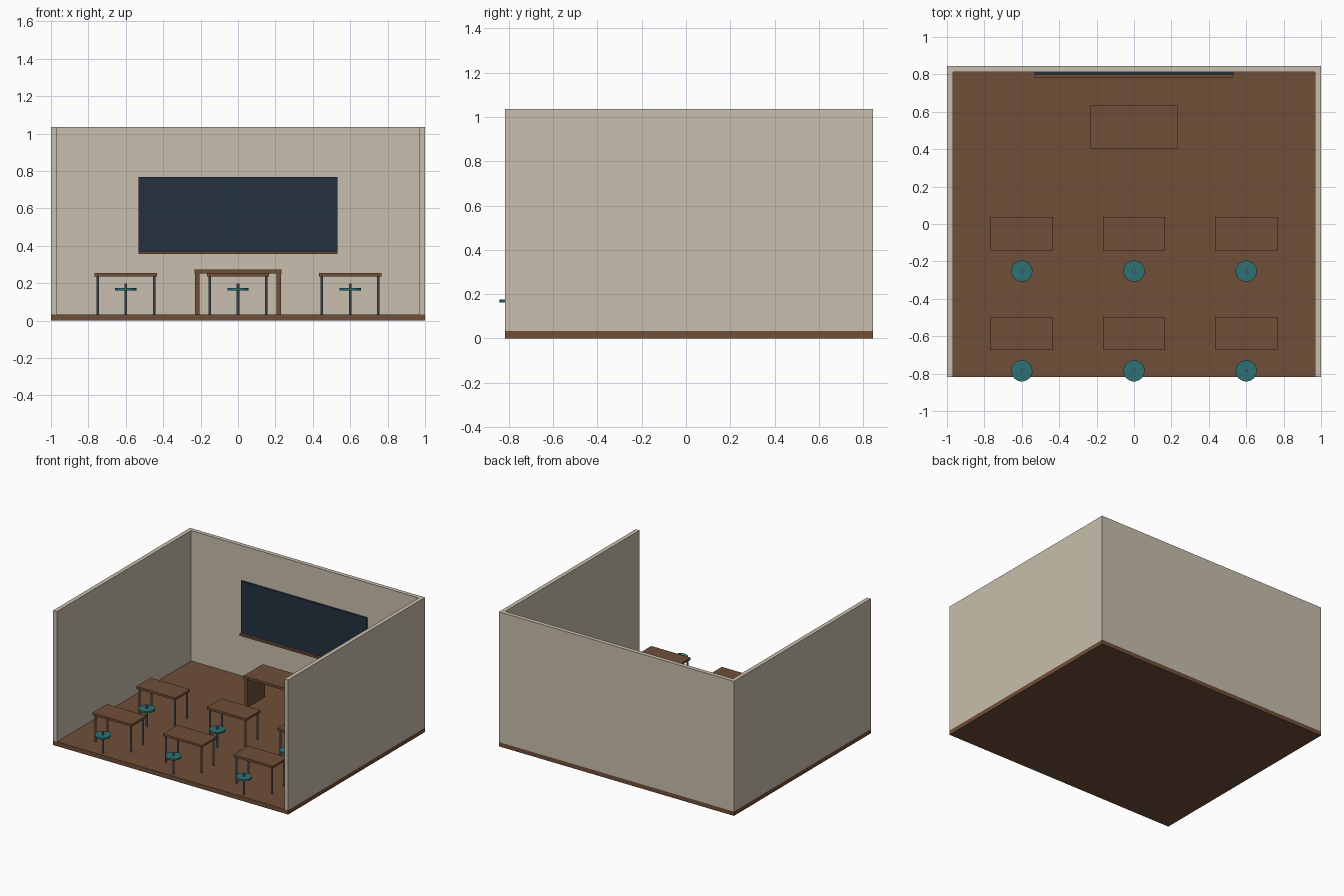
import bpy

cube = bpy.data.objects.get("Cube")
if cube:
    bpy.data.objects.remove(cube, do_unlink=True)


def material(name, rgb):
    """Flat colour from display values 0-255."""
    lin = [((c / 255 + 0.055) / 1.055) ** 2.4 for c in rgb] + [1]
    mat = bpy.data.materials.new(name)
    mat.use_nodes = True
    mat.diffuse_color = lin
    mat.node_tree.nodes["Principled BSDF"].inputs["Base Color"].default_value = lin
    return mat


plaster = material("plaster", (200, 191, 173))
wood = material("brown wood", (112, 78, 55))
slate = material("dark slate", (36, 49, 64))
teal = material("teal plastic", (45, 114, 117))
metal = material("grey metal", (112, 120, 132))


def box(name, mat, x, y, z):
    """Box spanning the (low, high) pairs x, y and z."""
    spans = (x, y, z)
    bpy.ops.mesh.primitive_cube_add(size=1, location=[(a + b) / 2 for a, b in spans])
    ob = bpy.context.object
    ob.name = name
    ob.scale = [b - a for a, b in spans]
    bpy.ops.object.transform_apply(location=False, rotation=False, scale=True)
    ob.data.materials.append(mat)


def cylinder(name, mat, x, y, z, radius, sides):
    bpy.ops.mesh.primitive_cylinder_add(vertices=sides, radius=radius, depth=z[1] - z[0],
                                        location=(x, y, (z[0] + z[1]) / 2))
    ob = bpy.context.object
    ob.name = name
    ob.data.materials.append(mat)
    bpy.ops.object.shade_smooth_by_angle()


FLOOR, TOP = 0.033, 1.035
FRONT, BACK, INNER = -0.818, 0.845, 0.813

# Room shell, open at the front and above
box("floor", wood, (-1, 1), (FRONT, BACK), (0, FLOOR))
box("back_wall", plaster, (-1, 1), (INNER, BACK), (FLOOR, TOP))
box("right_wall", plaster, (-1, -0.968), (FRONT, INNER), (FLOOR, TOP))
box("left_wall", plaster, (0.968, 1), (FRONT, INNER), (FLOOR, TOP))

# Board with its ledge
box("board", slate, (-0.533, 0.533), (0.798, INNER), (0.37, 0.768))
box("board_ledge", wood, (-0.533, 0.533), (0.78, INNER), (0.355, 0.37))

# Teacher desk: top on two side panels
box("teacher_desk_top", wood, (-0.233, 0.233), (0.4, 0.633), (0.253, 0.272))
for name, x in (("right", -0.218), ("left", 0.218)):
    box(f"teacher_desk_{name}_panel", wood, (x - 0.011, x + 0.011), (0.407, 0.626), (FLOOR, 0.253))


def student_place(x, y):
    """Desk on four legs with a round stool in front of it."""
    box("desk_top", wood, (x - 0.167, x + 0.167), (y - 0.089, y + 0.089), (0.237, 0.254))
    for sx in (-1, 1):
        for sy in (-1, 1):
            cylinder("desk_leg", metal, x + sx * 0.151, y + sy * 0.073, (FLOOR, 0.237), 0.007, 10)
    cylinder("stool_seat", teal, x, y - 0.2, (0.162, 0.175), 0.057, 24)
    cylinder("stool_post", metal, x, y - 0.2, (FLOOR, 0.199), 0.008, 10)


for y in (-0.052, -0.585):
    for x in (-0.6, 0, 0.6):
        student_place(x, y)
